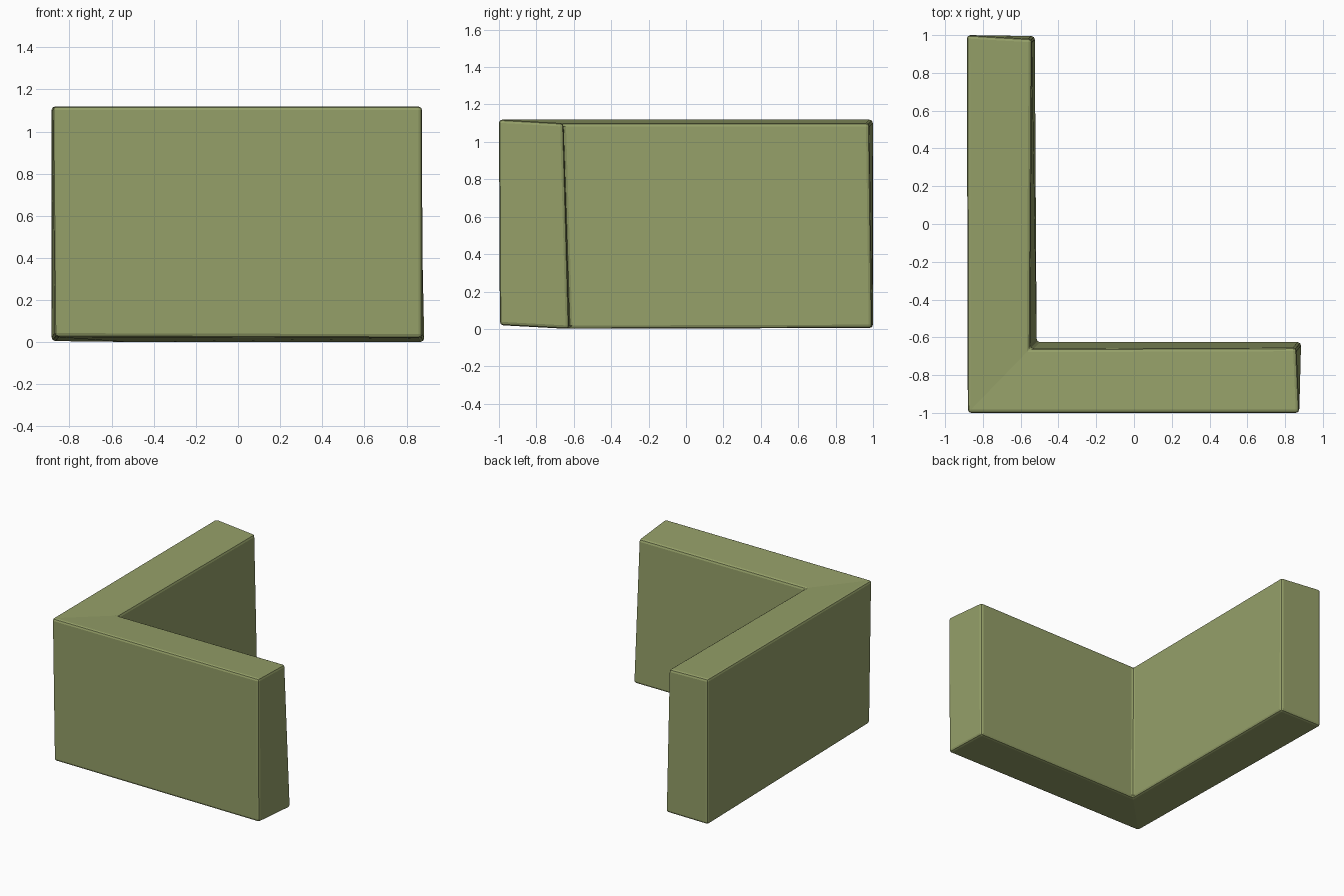
import bpy, bmesh

if "Cube" in bpy.data.objects:
    bpy.data.objects.remove(bpy.data.objects["Cube"])

# L-shaped wall outline: slightly uneven corners, (x, y, z) for top and bottom
top = [(-0.88, -1.0, 1.12), (0.875, -1.0, 1.12), (0.86, -0.655, 1.10),
       (-0.55, -0.66, 1.10), (-0.54, 0.98, 1.10), (-0.885, 1.0, 1.12)]
bottom = [(-0.87, -0.99, 0.025), (0.875, -0.995, 0.02), (0.885, -0.625, 0.0),
          (-0.515, -0.625, 0.0), (-0.525, 0.995, 0.005), (-0.885, 1.0, 0.005)]

bm = bmesh.new()
tv = [bm.verts.new(p) for p in top]
bv = [bm.verts.new(p) for p in bottom]
# caps are two mitred quads each, so both arms meet along the corner
for a, b, c, d in ((0, 1, 2, 3), (0, 3, 4, 5)):
    bm.faces.new([tv[i] for i in (a, b, c, d)])
    bm.faces.new([bv[i] for i in (d, c, b, a)])
# side walls
for i in range(6):
    j = (i + 1) % 6
    bm.faces.new((bv[i], bv[j], tv[j], tv[i]))
bmesh.ops.recalc_face_normals(bm, faces=bm.faces)
mesh = bpy.data.meshes.new("corner_wall")
bm.to_mesh(mesh)
bm.free()

wall = bpy.data.objects.new("corner_wall", mesh)
bpy.context.collection.objects.link(wall)

# softened edges
bevel = wall.modifiers.new("soft_edges", 'BEVEL')
bevel.width = 0.018
bevel.segments = 2
bevel.limit_method = 'ANGLE'
bevel.angle_limit = 0.6

# olive paint
mat = bpy.data.materials.new("olive")
mat.diffuse_color = (0.30, 0.35, 0.14, 1)
mat.use_nodes = True
mat.node_tree.nodes["Principled BSDF"].inputs["Base Color"].default_value = mat.diffuse_color
mesh.materials.append(mat)
